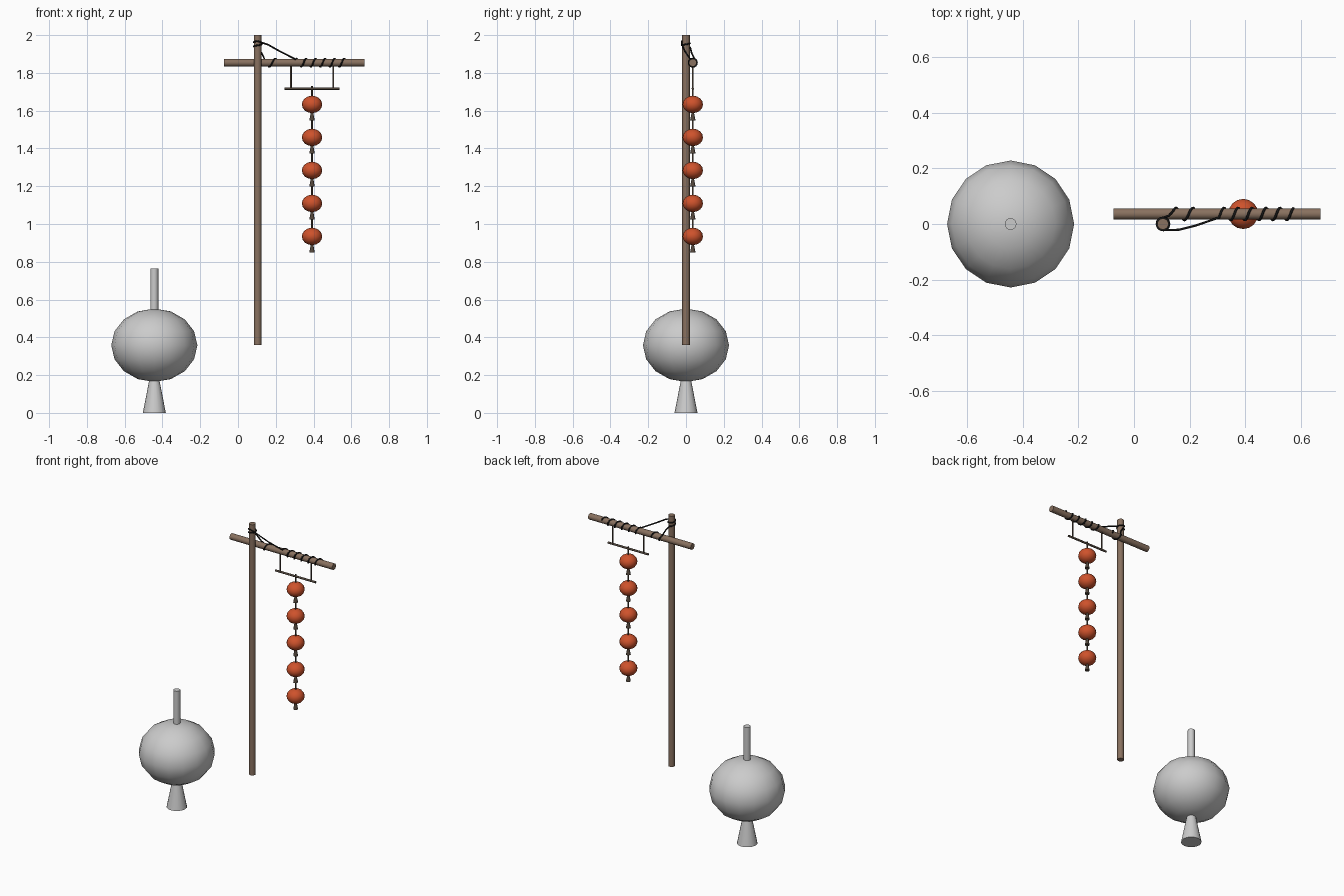
import bpy, math
from math import cos, sin, pi
from mathutils import Vector

if "Cube" in bpy.data.objects:
    bpy.data.objects.remove(bpy.data.objects["Cube"])


def material(name, rgb):
    m = bpy.data.materials.new(name)
    m.diffuse_color = (*rgb, 1)
    m.use_nodes = True
    m.node_tree.nodes["Principled BSDF"].inputs["Base Color"].default_value = m.diffuse_color
    return m


WOOD = material("wood", (0.25, 0.165, 0.115))
DARK = material("dark_wood", (0.085, 0.062, 0.045))
ORANGE = material("orange_paper", (0.62, 0.085, 0.025))
BLACK = material("black_rope", (0.008, 0.008, 0.008))


def finish(name, mat):
    ob = bpy.context.object
    ob.name = name
    bpy.ops.object.shade_smooth_by_angle(angle=math.radians(35))
    if mat:
        ob.data.materials.append(mat)
    return ob


def rod(name, a, b, r1, r2=None, mat=None, sides=16):
    """Round bar or tapered cone from a to b."""
    a, b = Vector(a), Vector(b)
    d = b - a
    bpy.ops.mesh.primitive_cone_add(
        vertices=sides, radius1=r1, radius2=r1 if r2 is None else r2,
        depth=d.length, location=(a + b) / 2,
        rotation=d.to_track_quat('Z', 'Y').to_euler())
    return finish(name, mat)


def lantern(prefix, x, y, z, s, body_mat=None, stem_mat=None):
    """Squashed ball with a stem above and a flared tassel below."""
    bpy.ops.mesh.primitive_uv_sphere_add(segments=16, ring_count=8, radius=1,
                                         location=(x, y, z))
    bpy.context.object.scale = (0.228 * s, 0.228 * s, 0.194 * s)
    bpy.ops.object.transform_apply(location=False, rotation=False, scale=True)
    finish(prefix + "_body", body_mat)
    rod(prefix + "_stem", (x, y, z + 0.17 * s), (x, y, z + 0.407 * s),
        0.021 * s, mat=stem_mat)
    rod(prefix + "_tassel", (x, y, z - 0.358 * s), (x, y, z - 0.17 * s),
        0.061 * s, 0.024 * s, stem_mat)


# Large plain lantern standing on its flared foot
lantern("large_lantern", -0.443, 0, 0.358, 1)

# Post and crossbar
PX, RY, RZ = 0.104, 0.036, 1.854
rod("post", (PX, 0, 0.36), (PX, 0, 2.0), 0.02, mat=WOOD)
rod("crossbar", (-0.073, RY, RZ), (0.67, RY, RZ), 0.02, mat=WOOD)

# Hanging bracket
LX = 0.392
for side in (-1, 1):
    x = LX + side * 0.112
    rod("bracket_hanger", (x, RY, 1.716), (x, RY, RZ), 0.005, mat=DARK)
rod("bracket_bar", (LX - 0.146, RY, 1.717), (LX + 0.146, RY, 1.717), 0.0065, mat=DARK)

# String of small lanterns
for i in range(5):
    lantern(f"small_lantern_{i + 1}", LX, RY, 1.633 - 0.1747 * i, 0.237, ORANGE, DARK)


# Rope: wraps the crossbar, runs up to the post, circles it, returns to the crossbar
def bar_wrap(x0, x1, a0, a1, n):
    pts = []
    for i in range(n + 1):
        t = i / n
        a = a0 + (a1 - a0) * t
        pts.append((x0 + (x1 - x0) * t, RY - 0.022 * cos(a), RZ + 0.022 * sin(a)))
    return pts


def post_wrap(z0, z1, a0, a1, n):
    return [(PX + 0.022 * cos(a0 + (a1 - a0) * i / n),
             0.022 * sin(a0 + (a1 - a0) * i / n),
             z0 + (z1 - z0) * i / n) for i in range(n + 1)]


path = bar_wrap(0.572, 0.305, 10.9 * pi, 0.3 * pi, 90)
path += [(0.22, -0.006, 1.915), (0.16, -0.021, 1.949)]
path += post_wrap(1.968, 1.935, -pi / 2, -3.5 * pi, 32)
path += [(0.126, 0.03, 1.905)]
path += bar_wrap(0.14, 0.215, 0.65 * pi, 3.1 * pi, 28)

curve = bpy.data.curves.new("rope", 'CURVE')
curve.dimensions = '3D'
curve.bevel_depth = 0.0045
curve.bevel_resolution = 1
curve.use_fill_caps = True
spline = curve.splines.new('POLY')
spline.points.add(len(path) - 1)
for p, co in zip(spline.points, path):
    p.co = (*co, 1)
curve.materials.append(BLACK)
bpy.context.collection.objects.link(bpy.data.objects.new("rope", curve))
